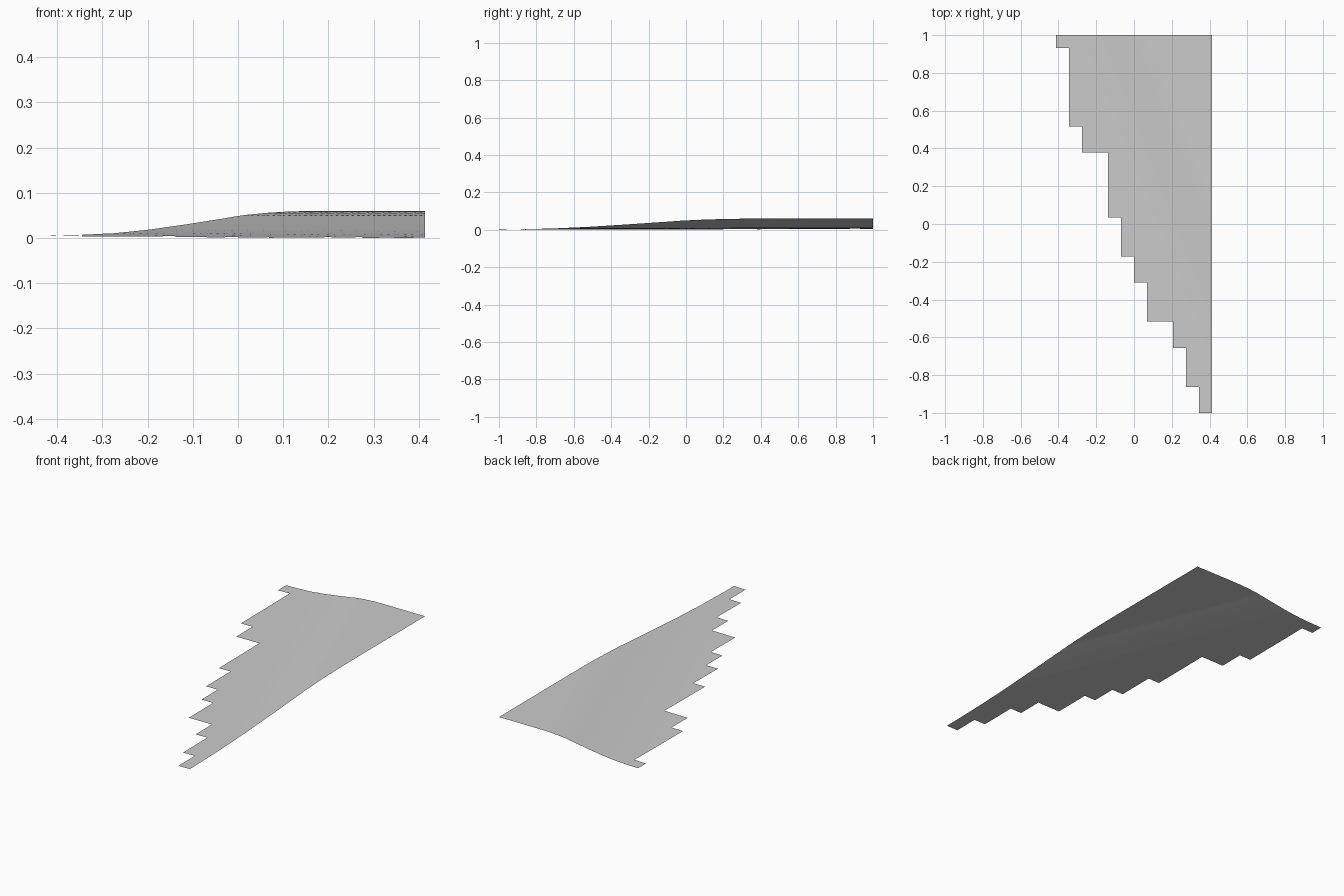
import bpy, bmesh

if "Cube" in bpy.data.objects:
    bpy.data.objects.remove(bpy.data.objects["Cube"])

CELL = 2 / 29          # one step of the stair-shaped border
SUB = 4                # mesh squares per step
HALF_W = 6 * CELL

# border steps: (last row, first column) counted from the back left corner
STEPS = [(1, 0), (7, 1), (9, 2), (14, 4), (17, 5), (19, 6), (22, 7), (24, 9), (27, 10), (29, 11)]
# hillside profile: (distance from the low border, height)
SLOPE = [(-0.1, 0.0), (0.0, 0.001), (0.07, 0.003), (0.14, 0.007), (0.21, 0.0155), (0.29, 0.029),
         (0.36, 0.042), (0.40, 0.050), (0.45, 0.056), (0.50, 0.0595), (0.55, 0.0605), (2.0, 0.0605)]


def height(x, y):
    d = 0.929 * (x + 0.41) + 0.372 * (y - 0.97)
    rise = SLOPE[0][1]
    for (d0, z0), (d1, z1) in zip(SLOPE, SLOPE[1:]):
        if d0 <= d <= d1:
            rise = z0 + (z1 - z0) * (d - d0) / (d1 - d0)
    # the low border itself drops gently towards the front, the plateau is level
    base = (0.0025 + 0.0025 * y) * max(0.0, 1 - rise / 0.0605)
    return rise + base


bm = bmesh.new()
points = {}


def point(i, j):
    if (i, j) not in points:
        x, y = -HALF_W + i * CELL / SUB, 1 - j * CELL / SUB
        points[i, j] = bm.verts.new((x, y, height(x, y)))
    return points[i, j]


# terrain squares inside the stepped border
for j in range(29 * SUB):
    first = next(col for row, col in STEPS if j < row * SUB)
    for i in range(first * SUB, 12 * SUB):
        bm.faces.new([point(i, j), point(i, j + 1), point(i + 1, j + 1), point(i + 1, j)])

# rest on the ground
low = min(v.co.z for v in bm.verts)
for v in bm.verts:
    v.co.z -= low
for f in bm.faces:
    f.smooth = True

mesh = bpy.data.meshes.new("terrain_sheet")
bm.to_mesh(mesh)
bm.free()
grey = bpy.data.materials.new("light_grey")
grey.diffuse_color = (0.6, 0.6, 0.6, 1)
grey.use_nodes = True
grey.node_tree.nodes["Principled BSDF"].inputs["Base Color"].default_value = grey.diffuse_color
mesh.materials.append(grey)
bpy.context.collection.objects.link(bpy.data.objects.new("terrain_sheet", mesh))
